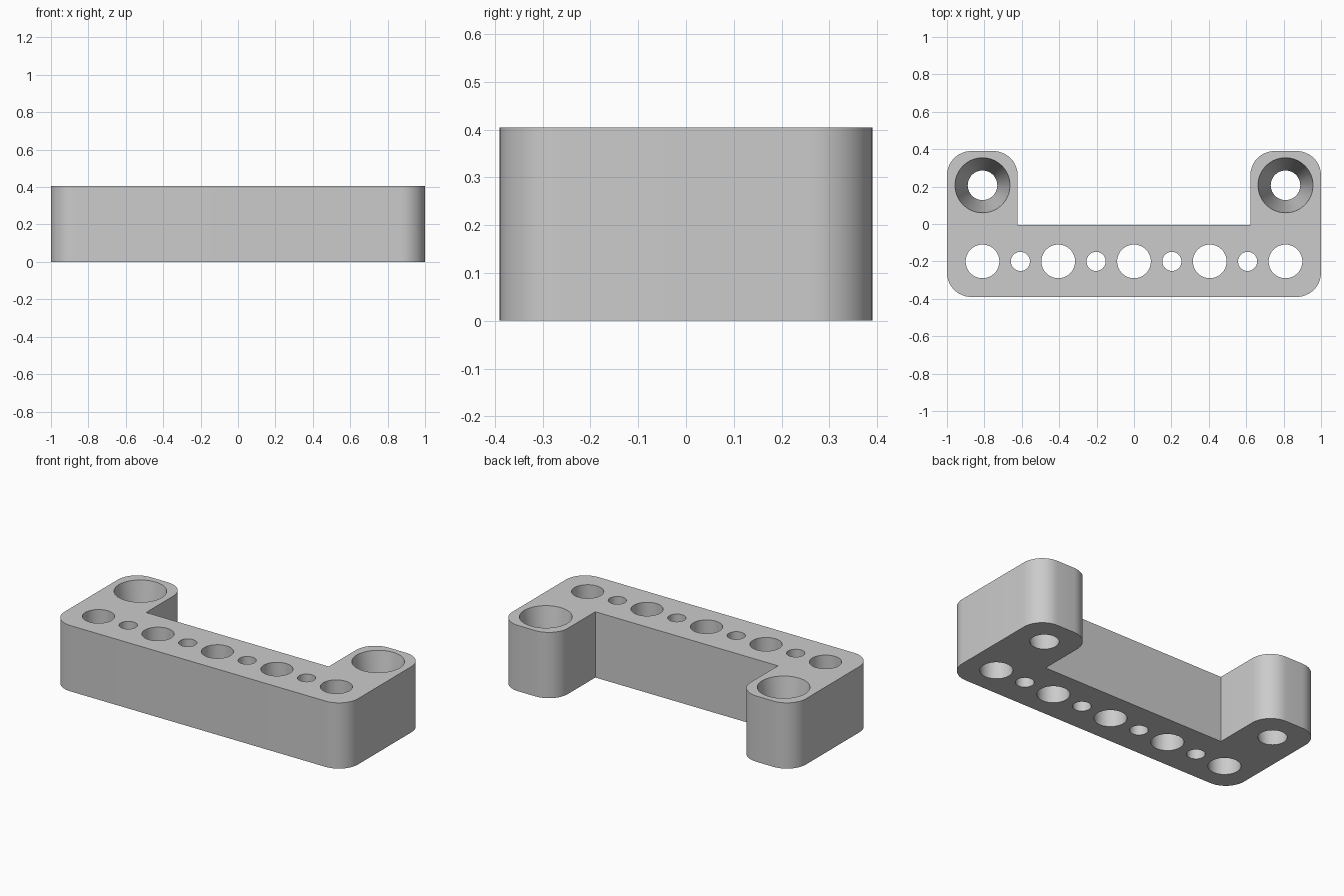
import bpy, bmesh, math

if "Cube" in bpy.data.objects:
    bpy.data.objects.remove(bpy.data.objects["Cube"], do_unlink=True)

HEIGHT = 0.405
PITCH = 0.405
CORNER = 0.13
HALF_Y = 0.39
ARM_X = 0.622
INNER_Y = -0.006

grey = bpy.data.materials.new("plain_grey")
grey.use_nodes = True
colour = (0.6, 0.6, 0.6, 1)
grey.diffuse_color = colour
grey.node_tree.nodes["Principled BSDF"].inputs["Base Color"].default_value = colour


def rounded(x, y, start, steps=12):
    """Quarter circle around (x, y), counter-clockwise from a start angle."""
    angles = [math.radians(start + 90 * i / steps) for i in range(steps + 1)]
    return [(x + CORNER * math.cos(a), y + CORNER * math.sin(a)) for a in angles]


# Right-hand half of the U-shaped outline, then its mirror image
edge_x, edge_y = 1 - CORNER, HALF_Y - CORNER
half = rounded(edge_x, -edge_y, 270) + rounded(edge_x, edge_y, 0)
half += rounded(ARM_X + CORNER, edge_y, 90) + [(ARM_X, INNER_Y)]
outline = half + [(-x, y) for x, y in reversed(half)]

# Bracket body
bm = bmesh.new()
face = bm.faces.new([bm.verts.new((x, y, 0)) for x, y in outline])
top = bmesh.ops.extrude_face_region(bm, geom=[face])["geom"]
bmesh.ops.translate(bm, vec=(0, 0, HEIGHT),
                    verts=[v for v in top if isinstance(v, bmesh.types.BMVert)])
bmesh.ops.recalc_face_normals(bm, faces=bm.faces)
mesh = bpy.data.meshes.new("bracket_body")
bm.to_mesh(mesh)
bm.free()
mesh.materials.append(grey)
body = bpy.data.objects.new("bracket_body", mesh)
bpy.context.collection.objects.link(body)


def drill(x, y, low, high):
    """Cut a vertical hole with the given bottom and top radii."""
    over = 0.02
    grow = (high - low) / HEIGHT * over
    bpy.ops.mesh.primitive_cone_add(
        vertices=64, radius1=low - grow, radius2=high + grow,
        depth=HEIGHT + 2 * over, location=(x, y, HEIGHT / 2))
    cutter = bpy.context.object
    cutter.name = "hole_cutter"
    cutter.hide_render = True
    cutter.data.materials.append(grey)
    bpy.context.view_layer.objects.active = body
    cut = body.modifiers.new("hole", "BOOLEAN")
    cut.operation = "DIFFERENCE"
    cut.solver = "EXACT"
    cut.object = cutter
    bpy.ops.object.modifier_apply(modifier=cut.name)
    bpy.data.objects.remove(cutter, do_unlink=True)


# Row of alternating large and small straight holes
for i in range(-4, 5):
    radius = 0.09 if i % 2 == 0 else 0.051
    drill(i * PITCH / 2, -0.2, radius, radius)

# Tapered screw hole in each arm
for side in (-1, 1):
    drill(side * 2 * PITCH, 0.207, 0.079, 0.147)

# Smooth walls with crisp rims
bpy.ops.object.select_all(action="DESELECT")
body.select_set(True)
bpy.context.view_layer.objects.active = body
bpy.ops.object.shade_smooth_by_angle(angle=math.radians(30))
